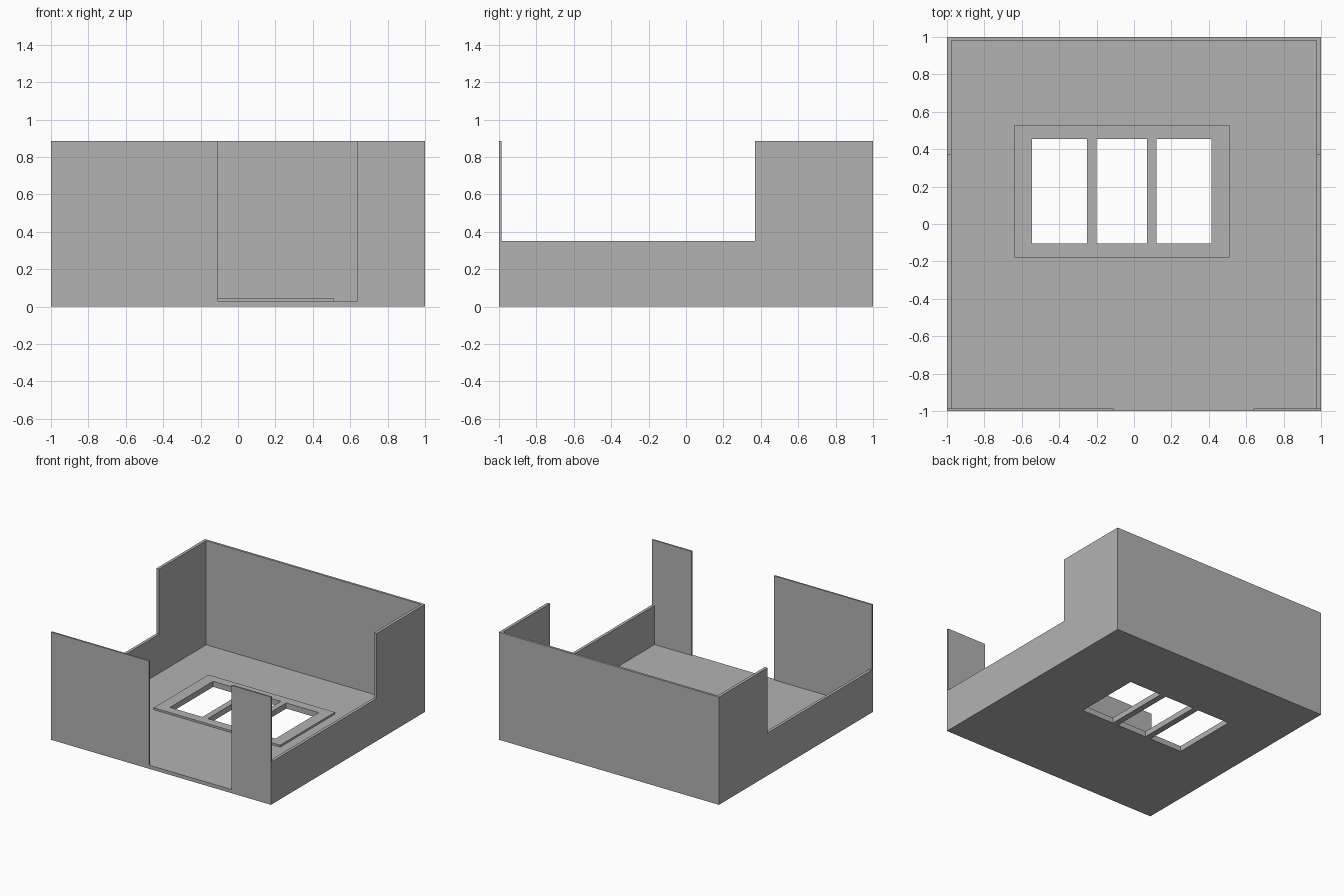
import bpy

default_cube = bpy.data.objects.get("Cube")
if default_cube:
    bpy.data.objects.remove(default_cube, do_unlink=True)

# Single plain grey
grey = bpy.data.materials.new("plain_grey")
grey.use_nodes = True
colour = (0.45, 0.45, 0.45, 1)
grey.diffuse_color = colour
grey.node_tree.nodes["Principled BSDF"].inputs["Base Color"].default_value = colour


def box(name, x, y, z):
    """Box spanning the given (low, high) ranges."""
    spans = (x, y, z)
    bpy.ops.mesh.primitive_cube_add(size=1, location=[(a + b) / 2 for a, b in spans])
    obj = bpy.context.object
    obj.name = name
    obj.scale = [b - a for a, b in spans]
    bpy.ops.object.transform_apply(location=True, rotation=False, scale=True)
    obj.data.materials.append(grey)
    return obj


def cut(target, x, y, z):
    """Subtract a box from the target and discard the cutter."""
    cutter = box("cutter", x, y, z)
    cutter.hide_render = True
    bpy.context.view_layer.objects.active = target
    mod = target.modifiers.new("cut", "BOOLEAN")
    mod.operation = "DIFFERENCE"
    mod.solver = "EXACT"
    mod.object = cutter
    bpy.ops.object.modifier_apply(modifier=mod.name)
    bpy.data.objects.remove(cutter, do_unlink=True)


HEIGHT = 0.885
FLOOR = 0.03
INNER_X = 0.976
FRONT_Y, BACK_Y = -0.986, 0.981

# Open room shell: floor and four walls
shell = box("room_shell", (-1, 1), (-1, 1), (0, HEIGHT))
cut(shell, (-INNER_X, INNER_X), (FRONT_Y, BACK_Y), (FLOOR, 2))

# Lowered stretch of both side walls
cut(shell, (-2, 2), (FRONT_Y, 0.37), (0.35, 2))

# Wide doorway in the front wall
cut(shell, (-0.11, 0.64), (-2, -0.95), (FLOOR, 2))

# Raised surround on the floor
surround = box("floor_surround", (-0.64, 0.51), (-0.18, 0.53), (FLOOR, 0.046))

# Three openings through the surround and the floor
for opening in ((-0.545, -0.25), (-0.20, 0.07), (0.12, 0.415)):
    for part in (shell, surround):
        cut(part, opening, (-0.105, 0.455), (-1, 1))
